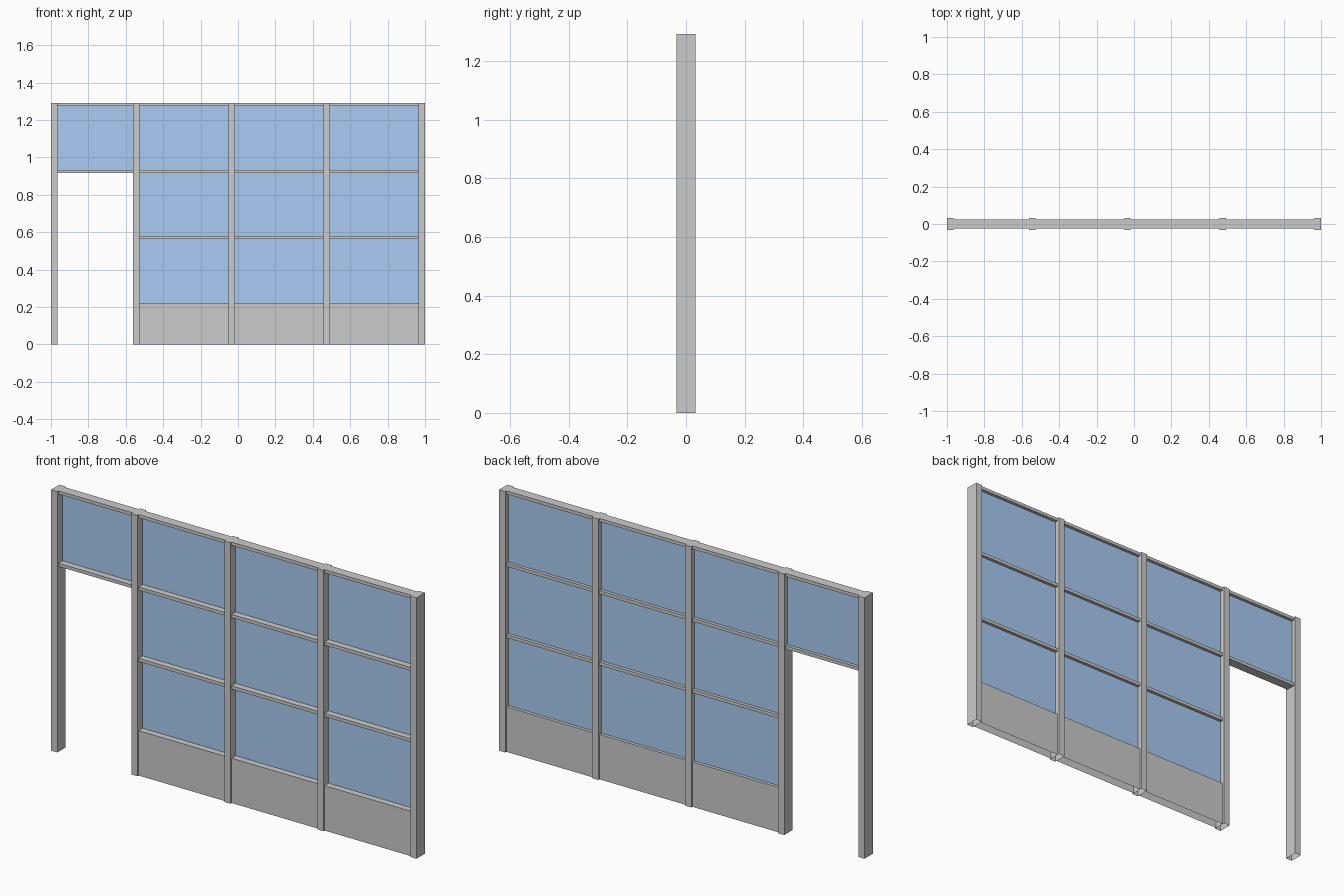
import bpy, bmesh

if "Cube" in bpy.data.objects:
    bpy.data.objects.remove(bpy.data.objects["Cube"])

H = 1.291           # overall height
PW = 0.034          # post width
PD = 0.033          # post half depth
RD = 0.024          # rail half depth
GLASS_Y = 0.008     # glass sits slightly toward the back


def box(name, x, y, z, open_bottom=False):
    """Box from (min, max) ranges, optionally without its underside."""
    bm = bmesh.new()
    bmesh.ops.create_cube(bm, size=1)
    for v in bm.verts:
        v.co = [r[0] if c < 0 else r[1] for c, r in zip(v.co, (x, y, z))]
    if open_bottom:
        bm.normal_update()
        under = [f for f in bm.faces if f.normal.z < -0.9]
        bmesh.ops.delete(bm, geom=under, context='FACES_ONLY')
    return finish(name, bm)


def pane(name, x, z):
    """Single sheet of glass facing the front."""
    bm = bmesh.new()
    corners = [(x[0], z[0]), (x[1], z[0]), (x[1], z[1]), (x[0], z[1])]
    bm.faces.new([bm.verts.new((cx, GLASS_Y, cz)) for cx, cz in corners])
    obj = finish(name, bm)
    obj.data.materials.append(glass)
    return obj


def finish(name, bm):
    mesh = bpy.data.meshes.new(name)
    bm.to_mesh(mesh)
    bm.free()
    obj = bpy.data.objects.new(name, mesh)
    bpy.context.collection.objects.link(obj)
    return obj


glass = bpy.data.materials.new("blue_glass")
glass.diffuse_color = (0.4, 0.6, 0.9, 1)
glass.use_nodes = True
glass.node_tree.nodes["Principled BSDF"].inputs["Base Color"].default_value = glass.diffuse_color

# Upright posts: one at the door's outer side, four evenly spaced
posts = [-1.0] + [-0.561 + 0.509 * i for i in range(4)]
for i, x in enumerate(posts):
    box(f"post_{i}", (x, x + PW), (-PD, PD), (0, H), open_bottom=True)

# Horizontal rails and the glass row beneath each one, top to bottom
rails = [(1.275, H), (0.917, 0.933), (0.564, 0.580)]
rows = [(0.933, 1.275), (0.580, 0.917), (0.222, 0.564)]

# Bays between posts; bay 0 is the doorway with only a transom window
for i, (a, b) in enumerate(zip(posts, posts[1:])):
    span = (a + PW, b)
    door = i == 0
    for j, z in enumerate(rails[:2] if door else rails):
        box(f"rail_{i}_{j}", span, (-RD, RD), z)
    for j, z in enumerate(rows[:1] if door else rows):
        pane(f"glass_pane_{i}_{j}", span, z)
    if not door:
        # Solid panel under the windows
        box(f"base_panel_{i}", span, (-RD, RD), (0, 0.222), open_bottom=True)
